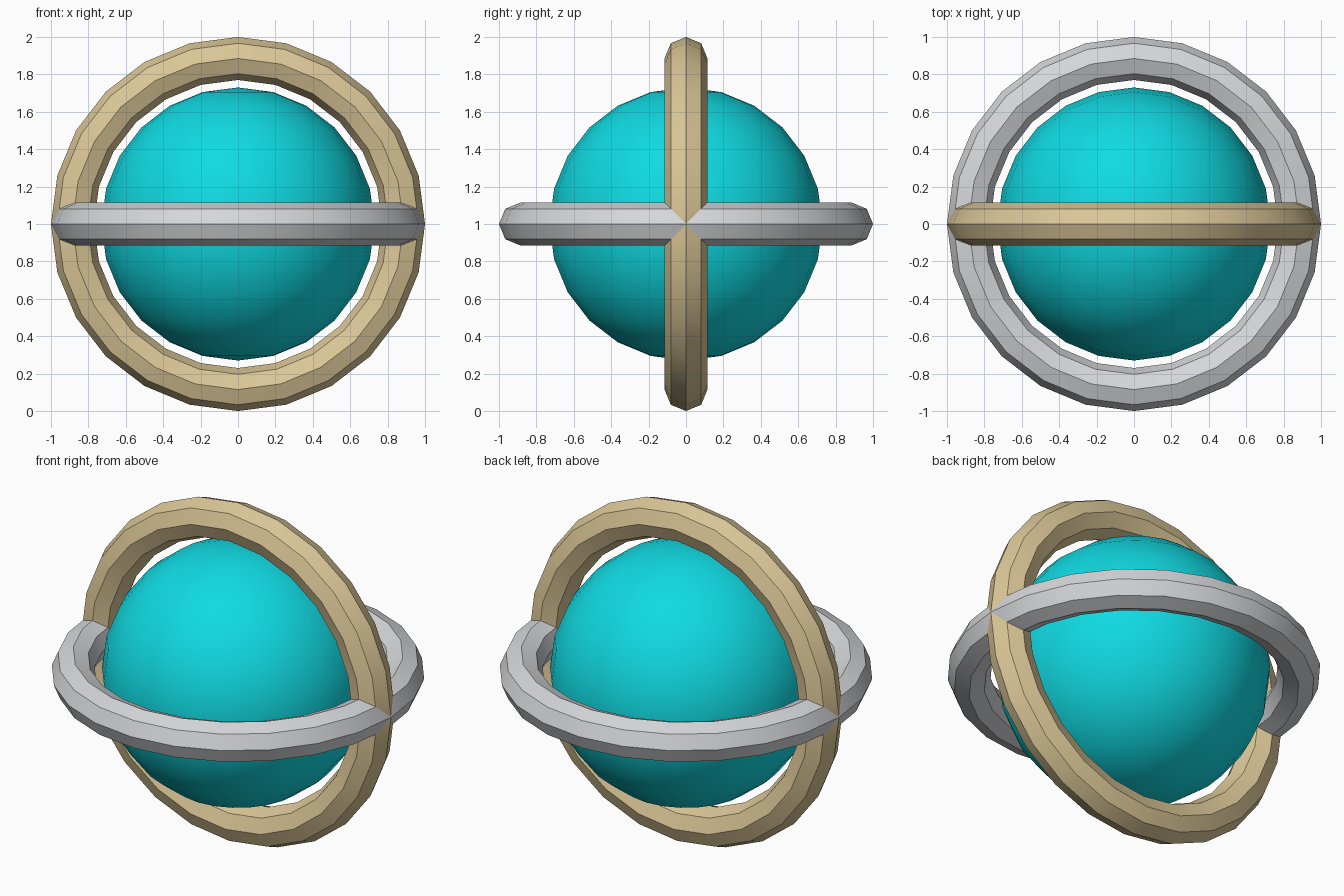
import bpy
import math

cube = bpy.data.objects.get("Cube")
if cube:
    bpy.data.objects.remove(cube, do_unlink=True)

CENTRE = (0, 0, 1)
SEGMENTS = 24
TUBE = 0.115


def make_material(name, rgb):
    mat = bpy.data.materials.new(name)
    mat.use_nodes = True
    colour = (*rgb, 1)
    mat.diffuse_color = colour
    mat.node_tree.nodes["Principled BSDF"].inputs["Base Color"].default_value = colour
    return mat


def finish(name, mat, angle):
    obj = bpy.context.object
    obj.name = name
    obj.data.materials.append(mat)
    bpy.ops.object.shade_smooth_by_angle(angle=math.radians(angle))
    return obj


def make_ring(name, mat, tilt):
    bpy.ops.mesh.primitive_torus_add(
        major_segments=SEGMENTS, minor_segments=8,
        major_radius=1 - TUBE, minor_radius=TUBE,
        location=CENTRE, rotation=(tilt, 0, 0))
    return finish(name, mat, 30)


# Central ball
bpy.ops.mesh.primitive_uv_sphere_add(
    segments=SEGMENTS, ring_count=SEGMENTS // 2, radius=0.73, location=CENTRE)
finish("ball", make_material("turquoise", (0.005, 0.70, 0.76)), 60)

# Two crossed rings, meeting at the left and right
make_ring("horizontal_ring", make_material("silver grey", (0.67, 0.68, 0.70)), 0)
make_ring("upright_ring", make_material("pale gold", (0.71, 0.57, 0.31)), math.pi / 2)
